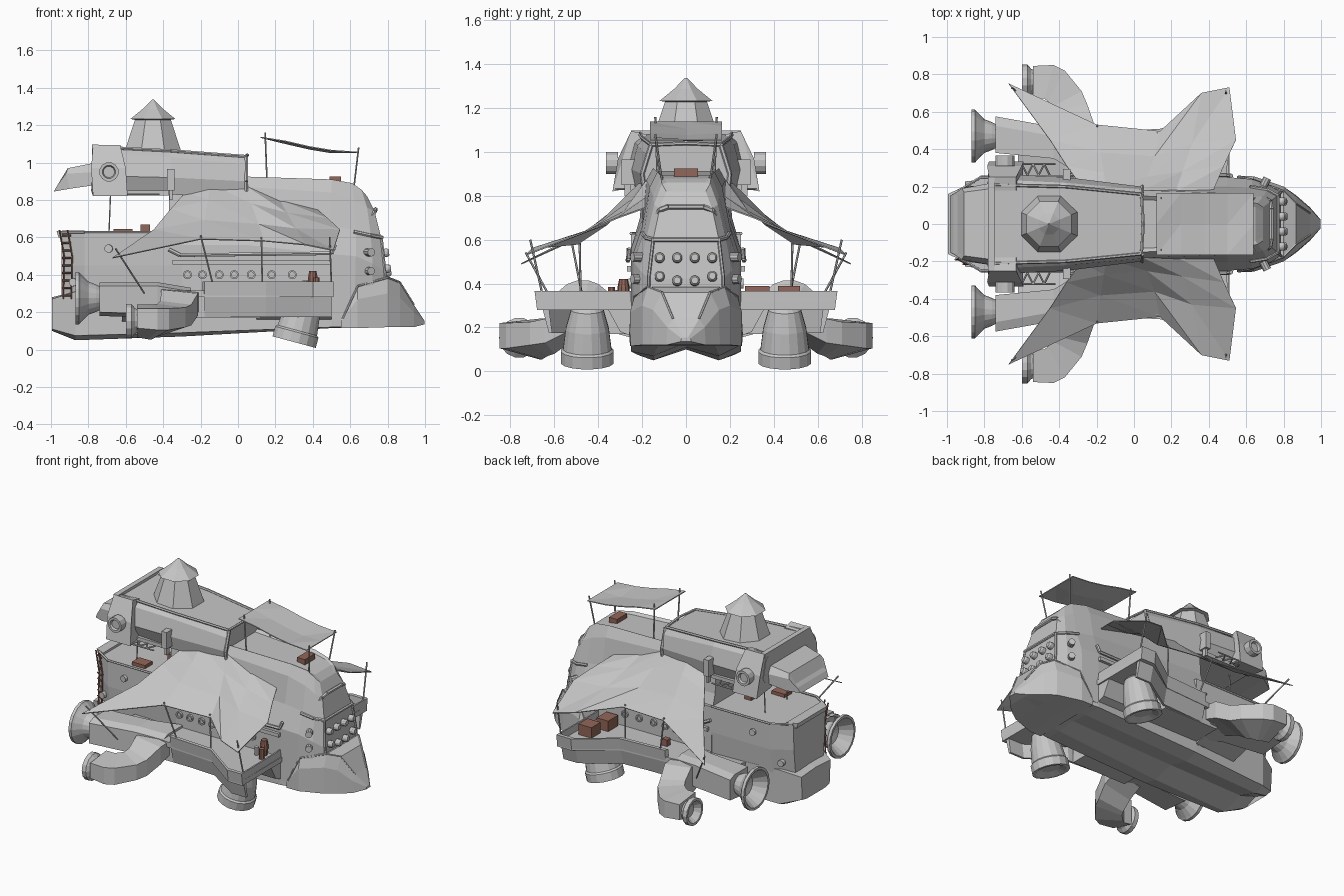
import bpy, bmesh, math
from mathutils import Vector


def material(name, col):
    m = bpy.data.materials.new(name)
    m.diffuse_color = (*col, 1)
    return m


GREY = material("hull grey", (0.56, 0.56, 0.56))
BROWN = material("crate brown", (0.29, 0.135, 0.1))


def finish(name, verts, faces, mat, mirror):
    me = bpy.data.meshes.new(name)
    bm = bmesh.new()
    vs = [bm.verts.new(v) for v in verts]
    for f in faces:
        f = list(dict.fromkeys(f))
        if len(f) > 2:
            bm.faces.new([vs[i] for i in f])
    bmesh.ops.remove_doubles(bm, verts=bm.verts, dist=1e-5)
    bmesh.ops.recalc_face_normals(bm, faces=bm.faces)
    bm.to_mesh(me)
    bm.free()
    me.materials.append(mat)
    ob = bpy.data.objects.new(name, me)
    bpy.context.collection.objects.link(ob)
    if mirror:
        m = ob.modifiers.new("mirror", 'MIRROR')
        m.use_axis = (False, True, False)
        m.use_mirror_merge = False
    return ob


def loft(name, secs, mat=GREY, mirror=False, sym=False):
    """Skin closed sections; sym completes half sections across y = 0."""
    if sym:
        secs = [s + [(x, -y, z) for x, y, z in reversed(s)] for s in secs]
    n = len(secs[0])
    faces = [(k * n + i, k * n + (i + 1) % n, (k + 1) * n + (i + 1) % n, (k + 1) * n + i)
             for k in range(len(secs) - 1) for i in range(n)]
    for b in (0, (len(secs) - 1) * n):
        faces += [(b + i, b + i + 1, b + n - 2 - i, b + n - 1 - i) for i in range((n - 1) // 2)]
    return finish(name, [p for s in secs for p in s], faces, mat, mirror)


def hull(name, data, mat=GREY):
    """data: (x, [(y, z)...]) half sections."""
    return loft(name, [[(x, y, z) for y, z in s] for x, s in data], mat, sym=True)


def box(name, x0, x1, y0, y1, z0, z1, mat=GREY, mirror=False):
    return loft(name, [[(x, y0, z0), (x, y1, z0), (x, y1, z1), (x, y0, z1)] for x in (x0, x1)], mat, mirror)


def lathe(name, prof, origin, axis, n=16, mat=GREY, mirror=False, turn=0.5):
    """prof: (radius, distance along axis)."""
    q = Vector((0, 0, 1)).rotation_difference(Vector(axis).normalized())
    o = Vector(origin)
    return loft(name, [[o + q @ Vector((r * math.cos(a), r * math.sin(a), t))
                        for a in [(i + turn) * 2 * math.pi / n for i in range(n)]]
                       for r, t in prof], mat, mirror)


def rod(name, path, r=0.005, mat=GREY, mirror=False, n=6):
    for a, b in zip(path, path[1:]):
        d = Vector(b) - Vector(a)
        lathe(name, [(r, 0), (r, d.length)], a, d, n, mat, mirror)


# Lower hull with twin keel
hull("lower_hull", [
    (-0.995, [(0, .14), (.1, .1), (.15, .11), (.16, .27), (0, .28)]),
    (-0.87, [(0, .1), (.15, .05), (.22, .075), (.22, .31), (0, .31)]),
    (-0.3, [(0, .11), (.15, .07), (.25, .09), (.25, .3), (0, .3)]),
    (0.5, [(0, .13), (.13, .115), (.25, .12), (.25, .3), (0, .3)]),
    (0.75, [(0, .12), (.1, .12), (.21, .125), (.2, .3), (0, .3)]),
    (0.94, [(0, .13), (.04, .12), (.07, .13), (.06, .2), (0, .2)])])
# Stern hull with open deck
hull("stern_hull", [
    (-0.945, [(.15, .26), (.17, .45), (.175, .62)]),
    (-0.82, [(.22, .26), (.25, .45), (.25, .62)]),
    (-0.3, [(.25, .26), (.25, .45), (.25, .625)])])
loft("stern_lip", [[(-.96, -.16, .6), (-.96, .16, .6), (-.9, .19, .6), (-.9, -.19, .6)],
                   [(-.97, -.16, .635), (-.97, .16, .635), (-.9, .19, .635), (-.9, -.19, .635)]])
rod("deck_rail", [(-.94, .175, .628), (-.82, .25, .628), (-.37, .25, .628)], .008, GREY, True)
# Main body with sloping front and sunken roof
loft("main_body", [[(x, y, z) for y, z in s] for x, s in [
    (-.37, [(.25, .15), (.25, .56), (.21, .7), (.2, .85), (.17, .9), (.15, .9)]),
    (.04, [(.25, .15), (.25, .56), (.2, .69), (.18, .87), (.15, .925), (.13, .91)]),
    (.5, [(.25, .15), (.25, .51), (.2, .66), (.165, .84), (.13, .91), (.11, .895)])]] + [
    [(.62, .24, .15), (.63, .24, .5), (.63, .19, .64), (.62, .15, .8), (.61, .115, .89), (.6, .1, .88)],
    [(.72, .21, .15), (.72, .21, .46), (.71, .18, .61), (.69, .145, .76), (.66, .11, .855), (.65, .09, .86)],
    [(.79, .17, .15), (.785, .17, .42), (.765, .15, .6), (.73, .12, .74), (.69, .09, .82), (.685, .07, .825)]], sym=True)
# Bow armour
hull("bow_armour", [
    (.55, [(.255, .115), (.258, .15), (.25, .17)]),
    (.64, [(.253, .115), (.255, .27), (.235, .34)]),
    (.8, [(.2, .12), (.2, .3), (.175, .385)]),
    (.865, [(.155, .12), (.15, .28), (.11, .36)]),
    (.94, [(.09, .12), (.085, .2), (.06, .24)]),
    (.997, [(.025, .135), (.02, .15), (.01, .155)])])
rod("bow_rib", [(.94, .06, .24), (.865, .11, .36), (.8, .175, .385), (.64, .235, .34), (.56, .255, .165)], .006, GREY, True)
# Front lamps, brow and visor
for y, z, x in ((.04, .515, .768), (.12, .515, .768), (.04, .41, .78), (.12, .43, .778)):
    lathe("front_lamp", [(.023, 0), (.023, .03), (.016, .04)], (x, y, z), (1, 0, .12), 12, GREY, True)
rod("brow", [(.7, .14, .7), (.728, .12, .735), (.735, .08, .75), (.735, -.08, .75), (.728, -.12, .735), (.7, -.14, .7)], .012, GREY)
rod("visor", [(.62, .2, .63), (.71, .185, .61), (.77, .15, .6), (.77, -.15, .6), (.71, -.185, .61), (.62, -.2, .63)], .01, GREY)
rod("front_seam", [(.79, .17, .35), (.785, .17, .43), (.767, .15, .6)], .008, GREY, True)
for z in (.42, .52):
    lathe("cheek_lamp", [(.022, 0), (.022, .05)], (.69, .2, z), (.5, 1, 0), 10, GREY, True)
# Side trim and portholes
box("side_trim", -.35, .5, .24, .27, .455, .48, GREY, True)
rod("side_pipe", [(-.37, .26, .535), (-.31, .265, .505), (.5, .262, .515), (.52, .258, .56)], .011, GREY, True)
for x in (-.27, -.19, -.1, -.02, .07, .18, .29):
    lathe("porthole", [(.024, 0), (.024, .015), (.015, .015), (.015, .006)], (x, .248, .4), (0, 1, 0), 12, GREY, True)
for x, y, z in ((-.69, .24, .54), (-.88, .2, .36)):
    lathe("stern_porthole", [(.022, 0), (.022, .03)], (x, y, z), (-.1, 1, 0), 12, GREY, True)
# Upper cabin, cheeks and stern wedge
hull("upper_cabin", [
    (-.78, [(.22, .86), (.27, .93), (.24, 1.05), (.2, 1.08)]),
    (-.36, [(.23, .83), (.25, .92), (.22, 1.03), (.195, 1.06)]),
    (.04, [(.18, .8), (.2, .9), (.185, .99), (.16, 1.03)])])
rod("roof_trim", [(-.74, .21, 1.083), (-.36, .2, 1.063), (.04, .16, 1.033), (.05, 0, 1.04)], .009, GREY, True)
rod("cabin_front_trim", [(.045, .16, 1.03), (.045, .2, .9), (.045, .19, .82)], .011, GREY, True)
box("floor_rail", -.62, -.37, .22, .25, .825, .85, GREY, True)
loft("cabin_cheek", [[(x0, .18, .85), (x0 + .01, .335, .82), (x0, .31, .97), (x1, .25, 1.095), (x1, .18, 1.08)]
                     for x0, x1 in ((-.785, -.775), (-.6, -.63))], GREY, True)
box("roof_rib", -.78, -.745, -.25, .25, 1.07, 1.097)
lathe("cheek_window", [(.052, 0), (.052, .055), (.036, .055), (.03, .04)], (-.69, .31, .95), (0, 1, 0), 12, GREY, True)
loft("stern_wedge", [[(-.76, .21, .88), (-.76, .22, .95), (-.76, .19, 1.0)],
                     [(-.9, .2, .86), (-.92, .19, .94), (-.91, .17, .97)],
                     [(-.985, .15, .845), (-.965, .16, .88), (-.945, .15, .9)]], sym=True)
box("side_bracket", -.38, -.34, .22, .295, .85, .965, GREY, True)
box("bracket_foot", -.365, -.35, .25, .28, .8, .86, GREY, True)
# Lattice under the cabin and deck pole
rod("lattice", [(-.63 + .03 * i, (.26, .32)[i % 2], .83) for i in range(7)], .005, GREY, True)
rod("lattice_rail", [(-.65, .32, .83), (-.42, .32, .83)], .005, GREY, True)
rod("deck_pole", [(-.69, .12, .62), (-.68, .12, .87)], .004, GREY, True)
# Turret
lathe("turret", [(.17, 0), (.16, .03), (.1, .2)], (-.455, 0, 1.04), (0, 0, 1), 8)
lathe("turret_roof", [(.1, 0), (.13, .005), (.06, .058), (.004, .11)], (-.455, 0, 1.228), (0, 0, 1), 8)
# Side decks: flared floor, curb, outer skirt and inner body
OUTER = [(-.37, .46), (-.18, .48), (.15, .5), (.4, .68), (.51, .68)]
INNER = [(x, .22) for x, y in OUTER]
loft("side_deck", [[(x, y, z) for x, y in INNER + OUTER[::-1]] for z in (.28, .315)], GREY, True)
loft("deck_curb", [[(x, y, .29), (x, y + .01, .365), (x - .01, y - .015, .365), (x - .01, y - .02, .29)]
                   for x, y in OUTER[1:] + [(.505, .25)]], GREY, True)
loft("deck_skirt", [[(x, y, .29), (x, y - .03, .175), (x, y - .045, .175), (x, y - .03, .29)]
                    for x, y in ((-.18, .48), (.15, .5), (.39, .655), (.5, .655))], GREY, True)
box("deck_body", -.3, .12, .22, .45, .17, .29, GREY, True)
loft("deck_brace", [[(x, .22, .15), (x, .3, .18), (x, .36, .29), (x, .22, .29)] for x in (.1, .5)], GREY, True)
# Deck engines pointing down
lathe("lift_engine", [(.06, .02), (.1, .0), (.122, .0), (.122, .055), (.112, .065), (.1, .16), (.075, .25), (.05, .27)],
      (.3, .45, .04), (.26, 0, .965), 16, GREY, True)
# Rear nacelles and bells
loft("nacelle", [[(x, a, z0), (x, b, z0 + .02), (x, b, z1 - .02), (x, b - .05, z1), (x, a, z1)]
                 for x, a, b, z0, z1 in ((-.74, .38, .575, .18, .36), (-.43, .35, .52, .17, .36), (-.25, .24, .46, .17, .33))], GREY, True)
loft("nacelle_arm", [[(-.62, y, z0), (-.3, y, z0), (-.3, y, z1), (-.62, y, z1)]
                     for y, z0, z1 in ((.2, .14, .3), (.42, .2, .33))], GREY, True)
lathe("rear_bell", [(.06, 0), (.075, .03), (.09, .07), (.13, .11), (.142, .12), (.142, .14), (.125, .14), (.07, .06), (.03, .05)],
      (-.73, .47, .275), (-1, 0, 0), 18, GREY, True)
# Elbow pods with flat tops and small bells
loft("elbow_pod", [[(*a, z0 + .05), (*a, z1 - .02), (*b, z1), (*b, z0)] for a, b, z0, z1 in (
    ((-.21, .42), (-.4, .42), .17, .33), ((-.215, .54), (-.41, .53), .13, .32), ((-.25, .64), (-.415, .6), .08, .26),
    ((-.28, .71), (-.43, .63), .07, .245), ((-.37, .82), (-.46, .655), .055, .24), ((-.43, .85), (-.48, .67), .055, .24),
    ((-.54, .845), (-.54, .67), .065, .24))], GREY, True)
lathe("side_bell", [(.06, 0), (.07, .02), (.092, .04), (.092, .07), (.075, .07), (.045, .03)],
      (-.53, .76, .153), (-1, 0, 0), 14, GREY, True)
# Cloth awnings over the side decks
ROWS = [[(-.28, .2, .84), (-.15, .18, .885), (.04, .175, .875), (.22, .17, .8), (.42, .17, .75)],
        [(-.36, .31, .75), (-.16, .27, .8), (.07, .25, .78), (.26, .28, .73), (.48, .31, .7)],
        [(-.45, .45, .64), (-.18, .38, .69), (.11, .36, .67), (.31, .43, .645), (.545, .45, .64)],
        [(-.67, .75, .49), (-.2, .53, .59), (.14, .495, .58), (.36, .7, .56), (.51, .73, .53)]]


def cloth(name, rows, mirror=False):
    n, faces = len(rows[0]), []
    for r in range(len(rows) - 1):
        for c in range(n - 1):
            a, b = r * n + c, (r + 1) * n + c
            faces += [(a, a + 1, b + 1), (a, b + 1, b)]
    ob = finish(name, [p for r in rows for p in r], faces, GREY, mirror)
    s = ob.modifiers.new("thickness", 'SOLIDIFY')
    s.thickness = .006
    s.offset = 0


cloth("side_awning", ROWS, True)
for a, b in (((-.5, .6, .3), (-.655, .73, .54)), ((-.13, .47, .33), (-.2, .525, .61)),
             ((.13, .48, .33), (.125, .485, .6)), ((.5, .65, .33), (.49, .71, .6))):
    rod("awning_pole", [a, b], .005, GREY, True)
# Roof canopy on four poles
cloth("roof_canopy", [[(.12, y, 1.135), (.25, y, 1.115 + d), (.38, y, 1.085 + d), (.5, y, 1.065 + d), (.64, y, 1.055)]
                      for y, d in ((-.165, 0), (0, -.012), (.165, 0))])
rod("canopy_pole", [(.155, .13, .9), (.145, .14, 1.16)], .005, GREY, True)
rod("canopy_pole", [(.62, .11, .87), (.645, .14, 1.08)], .005, GREY, True)
# Crates and barrels
box("roof_crate", .49, .55, -.055, .055, .88, .925, BROWN)
box("stern_crate", -.665, -.565, -.21, -.13, .615, .645, BROWN)
box("stern_crate", -.52, -.47, -.03, .03, .615, .67, BROWN)
box("deck_crate", .36, .46, .42, .52, .31, .388, BROWN)
box("deck_crate", .33, .42, .27, .38, .31, .388, BROWN)
box("small_crate", -.1, -.06, .31, .35, .31, .36, BROWN)
lathe("deck_barrel", [(.02, 0), (.027, .05), (.027, .075), (.02, .11)], (.4, -.285, .31), (0, 0, 1), 10, BROWN)
lathe("small_barrel", [(.018, 0), (.018, .075)], (.42, -.34, .31), (0, 0, 1), 8, BROWN)
lathe("fuel_can", [(.015, 0), (.015, .06)], (.36, -.31, .31), (0, 0, 1), 8)
# Stern ladder
for x, y in ((-.955, -.19), (-.912, -.215)):
    rod("ladder_rail", [(x + .02, y, .27), (x + .025, y, .5), (x, y, .64)], .005, BROWN)
for i in range(9):
    z = .29 + .04 * i
    rod("ladder_rung", [(-.94, -.19, z), (-.895, -.215, z)], .005, BROWN)
